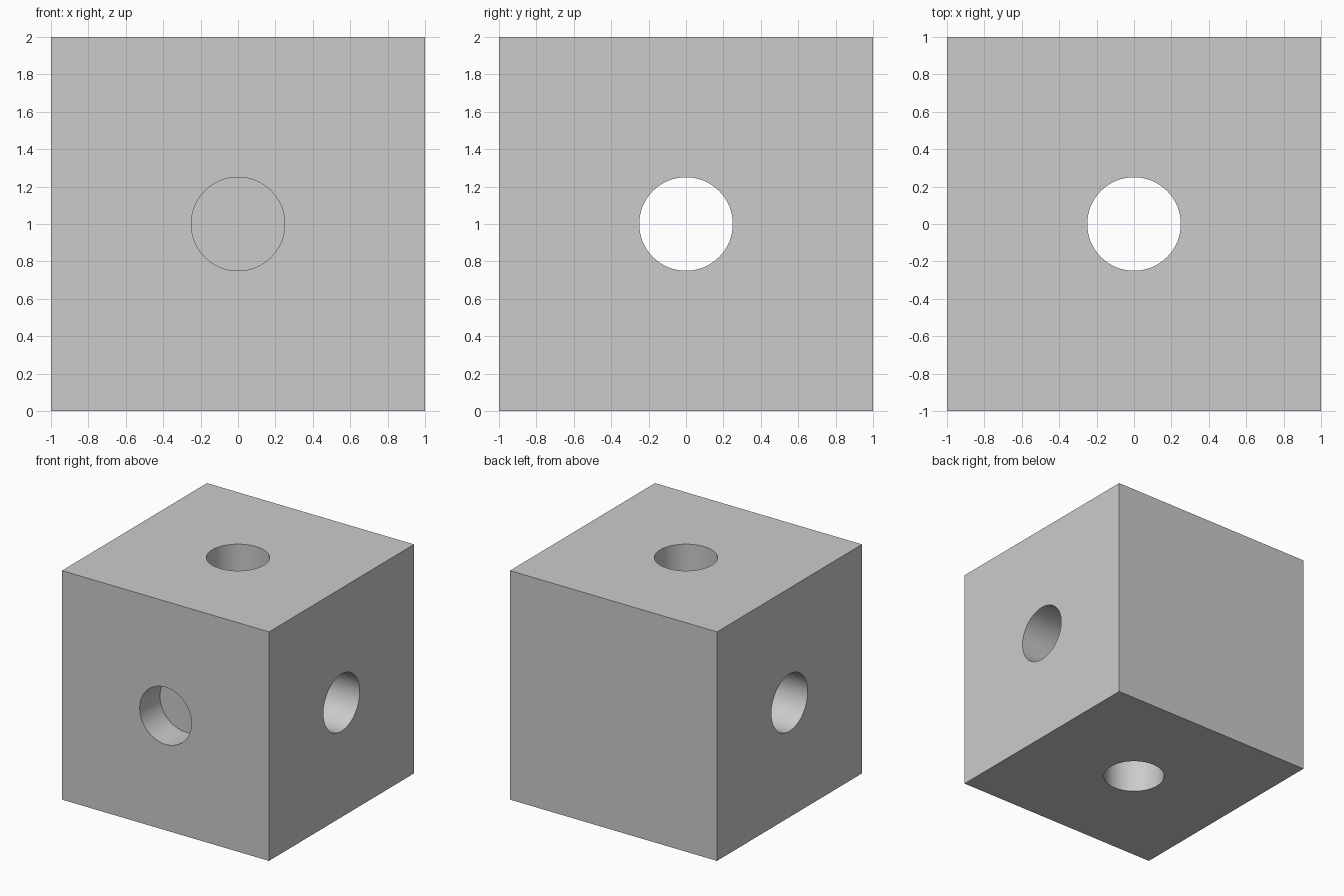
import bpy
from math import pi

if "Cube" in bpy.data.objects:
    bpy.data.objects.remove(bpy.data.objects["Cube"])


def drill(block, name, location, rotation, depth):
    """Cut a round hole into the block."""
    bpy.ops.mesh.primitive_cylinder_add(vertices=64, radius=0.25, depth=depth,
                                        location=location, rotation=rotation)
    cutter = bpy.context.object
    cutter.name = name
    mod = block.modifiers.new(name, 'BOOLEAN')
    mod.operation = 'DIFFERENCE'
    mod.solver = 'EXACT'
    mod.object = cutter
    bpy.ops.object.select_all(action='DESELECT')
    block.select_set(True)
    bpy.context.view_layer.objects.active = block
    bpy.ops.object.modifier_apply(modifier=mod.name)
    bpy.data.objects.remove(cutter, do_unlink=True)


# Solid cube
bpy.ops.mesh.primitive_cube_add(size=2, location=(0, 0, 1))
block = bpy.context.object
block.name = "drilled_block"

# Through holes: vertical and side to side
drill(block, "vertical_hole", (0, 0, 1), (0, 0, 0), 3)
drill(block, "side_hole", (0, 0, 1), (0, pi / 2, 0), 3)

# Blind hole in the front, flat bottomed
blind = 0.28
drill(block, "front_hole", (0, -1 - 0.5 + blind / 2, 1), (pi / 2, 0, 0), 1 + blind)
